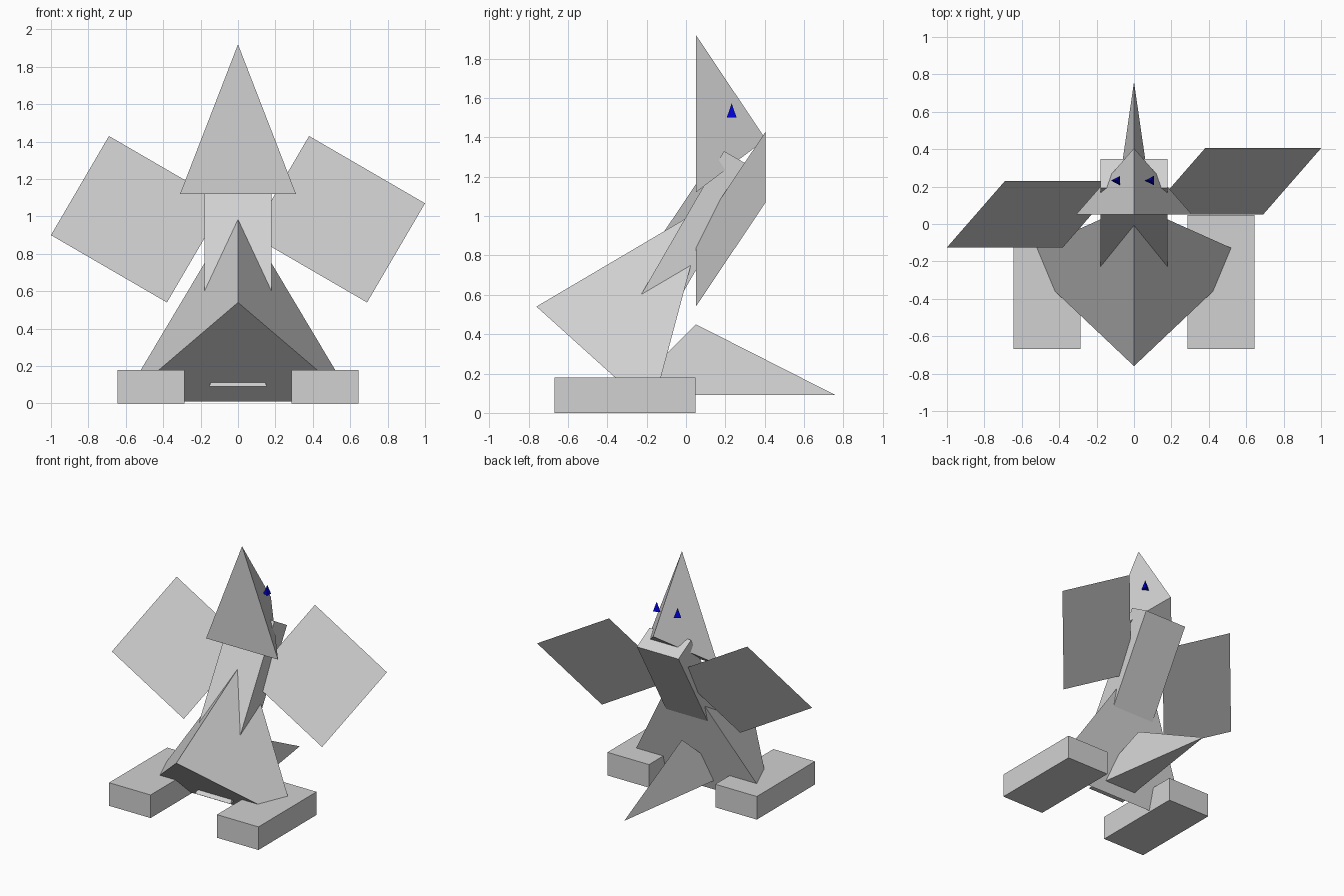
import bpy, bmesh, math
from mathutils import Matrix, Vector

if "Cube" in bpy.data.objects:
    bpy.data.objects.remove(bpy.data.objects["Cube"])


def material(name, rgb):
    m = bpy.data.materials.new(name)
    m.diffuse_color = (*rgb, 1)
    m.use_nodes = True
    m.node_tree.nodes["Principled BSDF"].inputs["Base Color"].default_value = m.diffuse_color
    return m


GREY = material("grey", (0.64, 0.64, 0.64))
BLUE = material("blue", (0.0, 0.0, 0.64))


def finish(name, bm, mat):
    me = bpy.data.meshes.new(name)
    bm.to_mesh(me)
    bm.free()
    me.materials.append(mat)
    ob = bpy.data.objects.new(name, me)
    bpy.context.collection.objects.link(ob)
    return ob


def tetra(name, base, tip, mat=GREY):
    """Three-sided pyramid from a base triangle and a tip."""
    bm = bmesh.new()
    a, b, c, t = [bm.verts.new(p) for p in (*base, tip)]
    for f in ((a, b, c), (a, b, t), (b, c, t), (c, a, t)):
        bm.faces.new(f)
    bmesh.ops.recalc_face_normals(bm, faces=bm.faces)
    return finish(name, bm, mat)


def box(name, centre, size, tilt=0.0):
    bm = bmesh.new()
    mat = (Matrix.Translation(centre) @ Matrix.Rotation(math.radians(tilt), 4, 'X')
           @ Matrix.Diagonal((*size, 1)))
    bmesh.ops.create_cube(bm, size=1, matrix=mat)
    return finish(name, bm, GREY)


def sheet(name, corner, u, v):
    """Flat four-cornered sheet spanned by two edge vectors."""
    bm = bmesh.new()
    p, u, v = Vector(corner), Vector(u), Vector(v)
    bm.faces.new([bm.verts.new(q) for q in (p, p + u, p + u + v, p + v)])
    return finish(name, bm, GREY)


# body: leaning pyramid, tip pointing to the front
tetra("body", [(0, 0.105, 1.05), (0.62, -0.173, 0.011), (-0.62, -0.173, 0.011)],
      (0, -0.76, 0.54))

# neck: slab leaning backwards, sunk into the body
box("neck", (0, 0.003, 0.822), (0.358, 0.179, 1.07), -30)

# head: upright triangle tapering to a beak at the back
tetra("head", [(0, 0.05, 1.92), (0.31, 0.05, 1.12), (-0.31, 0.05, 1.12)],
      (0, 0.405, 1.39))

# tail: thin pyramid with a level underside
tetra("tail", [(0, 0.05, 0.45), (0.155, -0.31, 0.09), (-0.155, -0.31, 0.09)],
      (0, 0.76, 0.09))

# wings: two tilted square sheets
sheet("right_wing", (0.38, 0.405, 1.43), (0.62, 0, -0.36), (-0.31, -0.355, -0.53))
sheet("left_wing", (-0.69, 0.23, 1.43), (-0.31, -0.355, -0.53), (0.62, 0, -0.36))

for side, s in (("right", 1), ("left", -1)):
    # feet
    box(side + "_foot", (s * 0.465, -0.31, 0.09), (0.358, 0.716, 0.18))
    # eyes: small upright three-sided cones, both turned the same way
    x, y, z = s * 0.09, 0.232, 1.50
    tetra(side + "_eye", [(x - 0.033, y, z), (x + 0.016, y + 0.025, z),
                          (x + 0.016, y - 0.025, z)], (x, y, z + 0.072), BLUE)
